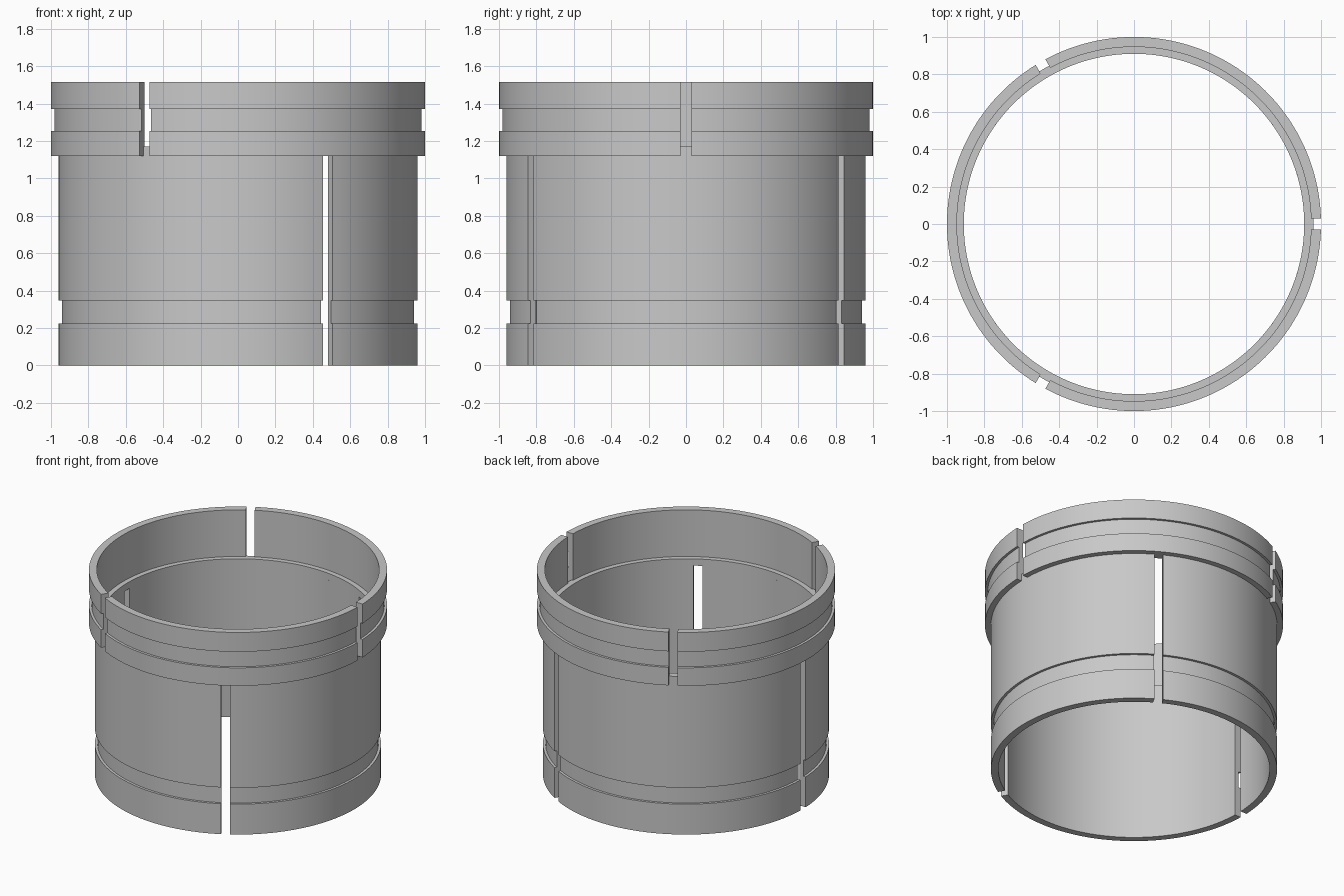
import bpy, bmesh
from math import asin, cos, sin, pi, radians

cube = bpy.data.objects.get("Cube")
if cube:
    bpy.data.objects.remove(cube, do_unlink=True)

grey = bpy.data.materials.new("plain grey")
grey.use_nodes = True
grey.diffuse_color = (0.58, 0.58, 0.58, 1)
grey.node_tree.nodes["Principled BSDF"].inputs["Base Color"].default_value = grey.diffuse_color

HALF_SLOT = 0.03
BORE, TUBE, LIP, RIM = 0.91, 0.96, 0.947, 1.0
UNDER, LEDGE, TOP = 1.12, 1.17, 1.515
GROOVE = 0.018


def sweep(name, profile, start, span, steps, closed=False):
    """Sweep an (r, z) profile about z; open ends become parallel slot sides."""
    bm = bmesh.new()
    rings = []
    for i in range(steps if closed else steps + 1):
        ring = []
        for r, z in profile:
            trim = 0 if closed else asin(HALF_SLOT / r)
            a = start + trim + (span - 2 * trim) * i / steps
            ring.append(bm.verts.new((r * cos(a), r * sin(a), z)))
        rings.append(ring)
    n = len(profile)
    for i in range(steps):
        a, b = rings[i], rings[(i + 1) % len(rings)]
        for j in range(n):
            k = (j + 1) % n
            bm.faces.new((a[j], a[k], b[k], b[j]))
    if not closed:
        bm.faces.new(rings[0])
        bm.faces.new(rings[-1])
    bmesh.ops.recalc_face_normals(bm, faces=bm.faces)
    mesh = bpy.data.meshes.new(name)
    bm.to_mesh(mesh)
    bm.free()
    mesh.materials.append(grey)
    obj = bpy.data.objects.new(name, mesh)
    bpy.context.collection.objects.link(obj)
    bpy.ops.object.select_all(action='DESELECT')
    obj.select_set(True)
    bpy.context.view_layer.objects.active = obj
    bpy.ops.object.shade_smooth_by_angle(angle=radians(30))
    return obj


def grooved(radius, low, high):
    """Outer wall points of a shallow retaining groove."""
    return [(radius, low), (radius - GROOVE, low), (radius - GROOVE, high), (radius, high)]


# Lower wall panels, parted by full-depth slots
lower = [(BORE, 0), (TUBE, 0), *grooved(TUBE, 0.225, 0.346), (TUBE, UNDER), (BORE, UNDER)]
# Upper sleeve panels, stepped to sit around the joining ring
upper = [(TUBE, UNDER), (RIM, UNDER), *grooved(RIM, 1.253, 1.372),
         (RIM, TOP), (LIP, TOP), (LIP, LEDGE), (TUBE, LEDGE)]

third = 2 * pi / 3
for i in range(3):
    sweep(f"lower_panel_{i + 1}", lower, pi / 3 + i * third, third, 64)
    sweep(f"upper_panel_{i + 1}", upper, i * third, third, 64)

# Continuous ring joining both sets of panels
joint = [(BORE, UNDER), (TUBE, UNDER), (TUBE, LEDGE), (BORE, LEDGE)]
sweep("joining_ring", joint, 0, 2 * pi, 192, closed=True)
